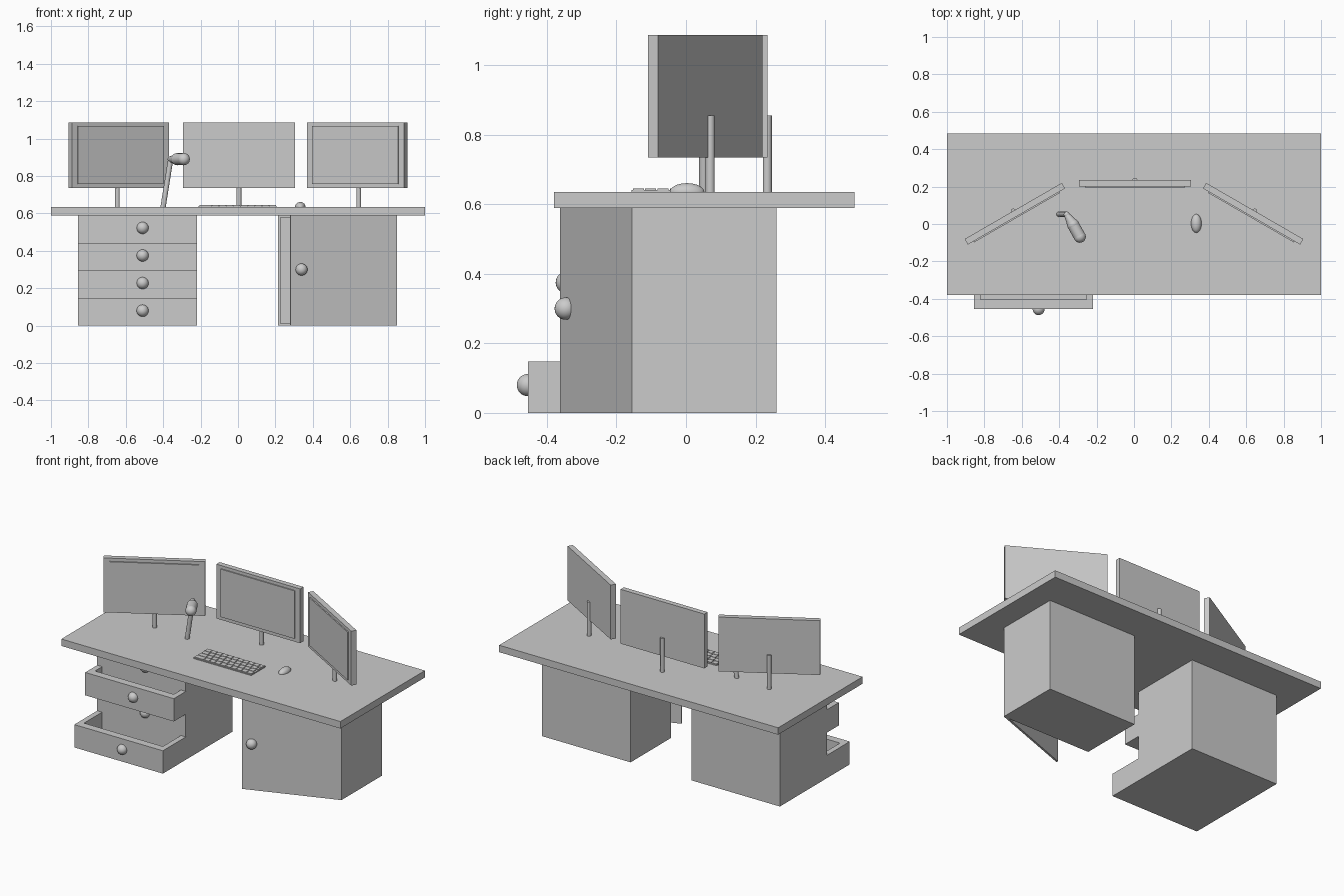
import bpy, math
from mathutils import Vector, Matrix

if "Cube" in bpy.data.objects:
    bpy.data.objects.remove(bpy.data.objects["Cube"], do_unlink=True)

grey = bpy.data.materials.new("plain grey")
grey.use_nodes = True
grey.diffuse_color = (0.6, 0.6, 0.6, 1)
grey.node_tree.nodes["Principled BSDF"].inputs["Base Color"].default_value = (0.6, 0.6, 0.6, 1)


def finish(name, smooth=False):
    ob = bpy.context.object
    ob.name = name
    ob.data.materials.append(grey)
    if smooth:
        bpy.ops.object.shade_smooth_by_angle()
    return ob


def box(name, x0, x1, y0, y1, z0, z1, place=None):
    """Box from its bounds, optionally moved by a matrix."""
    bpy.ops.mesh.primitive_cube_add(size=1)
    ob = finish(name)
    m = Matrix.Translation(((x0 + x1) / 2, (y0 + y1) / 2, (z0 + z1) / 2)) \
        @ Matrix.Diagonal((x1 - x0, y1 - y0, z1 - z0, 1))
    ob.data.transform((place or Matrix()) @ m)
    return ob


def rod(name, a, b, r0, r1=None):
    """Round bar between two points, tapering from r0 to r1."""
    a, b = Vector(a), Vector(b)
    d = b - a
    bpy.ops.mesh.primitive_cone_add(vertices=24, radius1=r0, radius2=r1 or r0, depth=d.length,
                                    location=(a + b) / 2,
                                    rotation=d.to_track_quat('Z', 'Y').to_euler())
    return finish(name, True)


def ball(name, centre, size):
    bpy.ops.mesh.primitive_uv_sphere_add(segments=24, ring_count=16, radius=1, location=centre)
    ob = finish(name, True)
    ob.scale = size
    return ob


def turned(x, y, angle):
    return Matrix.Translation((x, y, 0)) @ Matrix.Rotation(math.radians(angle), 4, 'Z')


# Desk top
TOP = 0.635
box("desk_top", -1, 1, -0.38, 0.485, 0.59, TOP)

# Drawer cabinet
L, R, FRONT, BACK = -0.855, -0.22, -0.22, 0.26
box("drawer_cabinet", L, R, FRONT, BACK, 0, 0.59)


def open_drawer(name, y, z0, z1, wall=0.035):
    box(name + "_front", L, R, y, y + 0.05, z0, z1)
    box(name + "_floor", L + wall, R - wall, y + 0.05, FRONT, z0, z0 + 0.02)
    box(name + "_right_side", L, L + wall, y + 0.05, FRONT, z0, z1)
    box(name + "_left_side", R - wall, R, y + 0.05, FRONT, z0, z1)


# Drawers, bottom to top: front position, lower and upper edge
drawers = [(-0.455, 0, 0.148), (FRONT, 0.148, 0.295), (-0.343, 0.295, 0.443), (FRONT, 0.443, 0.59)]
for i, (y, z0, z1) in enumerate(drawers):
    name = "drawer_%d" % (i + 1)
    if y < FRONT:
        open_drawer(name, y, z0, z1)
    else:
        box(name + "_front", L, R, FRONT - 0.003, FRONT, z0 + 0.002, z1 - 0.002)
    ball(name + "_knob", (-0.51, y, (z0 + z1) / 2 + 0.006), (0.032,) * 3)

# Door cabinet, hollow behind the open door
A, B, F, T = 0.215, 0.85, -0.155, 0.012
box("cupboard_right_side", A, A + T, F, BACK, 0, 0.59)
box("cupboard_left_side", B - T, B, F, BACK, 0, 0.59)
box("cupboard_back", A + T, B - T, BACK - T, BACK, 0, 0.59)
box("cupboard_floor", A + T, B - T, F, BACK - T, 0, T)
box("cupboard_ceiling", A + T, B - T, F, BACK - T, 0.59 - T, 0.59)
hinge = turned(B, F, 20)
box("cupboard_door", -0.605, 0, 0, T, 0, 0.59, hinge)
ball("cupboard_door_knob", hinge @ Vector((-0.545, -0.005, 0.3)), (0.032,) * 3)

# Monitors: slab, raised screen and stand
for side, x, y, angle in (("right", -0.637, 0.055, 30), ("centre", 0.005, 0.217, 0), ("left", 0.637, 0.055, -30)):
    place = turned(x, y, angle)
    box(side + "_monitor", -0.3, 0.3, -0.017, 0.017, 0.735, 1.087, place)
    box(side + "_screen", -0.265, 0.265, -0.024, -0.016, 0.757, 1.067, place)
    stand = place @ Vector((0, 0.017, 0))
    rod(side + "_monitor_stand", (stand.x, stand.y, TOP - 0.01), (stand.x, stand.y, 0.855), 0.013)

# Desk lamp
rod("lamp_arm", (-0.402, 0.052, TOP - 0.01), (-0.36, 0.052, 0.89), 0.014)
ball("lamp_joint", (-0.36, 0.05, 0.89), (0.016,) * 3)
rod("lamp_neck", (-0.36, 0.05, 0.89), (-0.325, -0.005, 0.89), 0.015, 0.032)
rod("lamp_head", (-0.325, -0.005, 0.89), (-0.29, -0.068, 0.89), 0.032)
for end, p in (("back", (-0.325, -0.005, 0.89)), ("front", (-0.29, -0.068, 0.89))):
    ball("lamp_head_" + end, p, (0.0325,) * 3)

# Keyboard with staggered keys
box("keyboard_base", -0.21, 0.205, -0.157, -0.013, TOP - 0.002, 0.641)
for row in range(4):
    y = -0.155 + row * 0.0355
    shift = 0.01 * (3 - row)
    edges = [-0.208] + [-0.208 + shift + 0.0383 * k for k in range(1, 11)] + [0.203]
    for k, (a, b) in enumerate(zip(edges, edges[1:])):
        if b - a > 0.01:
            box("key_%d_%d" % (row, k), a + 0.002, b - 0.002, y + 0.002, y + 0.0335, 0.64, 0.645)

# Mouse
ball("mouse", (0.333, 0.003, TOP), (0.028, 0.05, 0.026))
